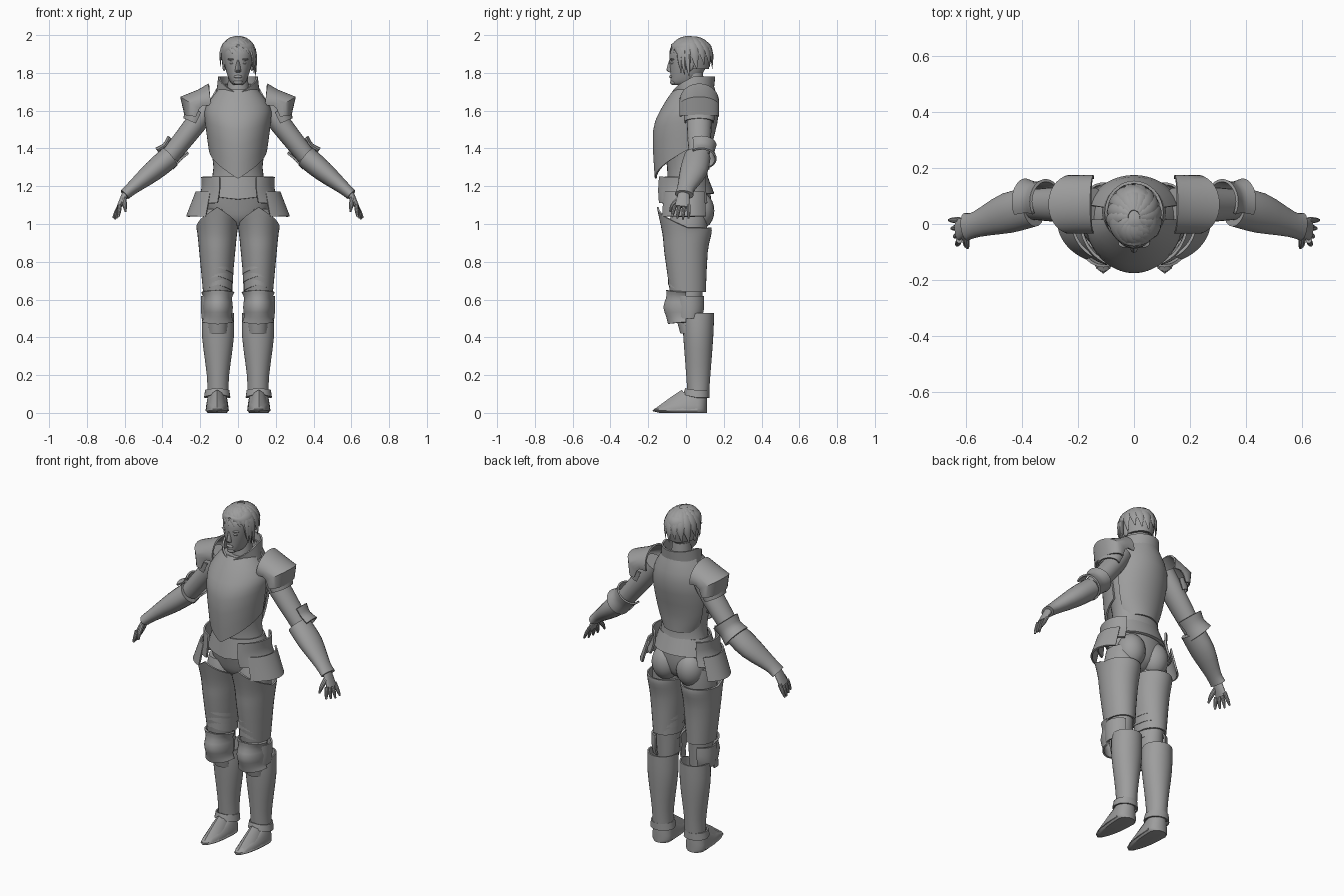
import bpy
import bmesh
from math import sin, cos, radians, pi
from mathutils import Vector, Matrix

cube = bpy.data.objects.get("Cube")
if cube:
    bpy.data.objects.remove(cube, do_unlink=True)

grey = bpy.data.materials.new("plain grey")
grey.use_nodes = True
shade = (.34, .34, .34, 1)
grey.diffuse_color = shade
grey.node_tree.nodes["Principled BSDF"].inputs["Base Color"].default_value = shade


def finish(name, bm, thick=0, mirror=False):
    """Make an object with smooth faces and sharp plate edges."""
    bmesh.ops.recalc_face_normals(bm, faces=bm.faces)
    for face in bm.faces:
        face.smooth = True
    for edge in bm.edges:
        edge.smooth = edge.calc_face_angle(pi) < radians(35)
    mesh = bpy.data.meshes.new(name)
    bm.to_mesh(mesh)
    bm.free()
    mesh.materials.append(grey)
    obj = bpy.data.objects.new(name, mesh)
    bpy.context.collection.objects.link(obj)
    if thick:
        solid = obj.modifiers.new("plate thickness", 'SOLIDIFY')
        solid.thickness = thick
        solid.offset = 0
    if mirror:
        flip = obj.modifiers.new("left and right", 'MIRROR')
        flip.use_mirror_merge = False


def skin(name, rings, closed, thick, mirror):
    """Bridge rings of points with quads and cap solid shapes."""
    bm = bmesh.new()
    rows = [[bm.verts.new(p) for p in points] for points in rings]
    count = len(rows[0])
    for low, high in zip(rows, rows[1:]):
        for i in range(count if closed else count - 1):
            j = (i + 1) % count
            bm.faces.new((low[i], low[j], high[j], high[i]))
    if closed and not thick:
        bm.faces.new(rows[0])
        bm.faces.new(rows[-1])
    finish(name, bm, thick, mirror)


def angles(arc, count):
    start, end = arc or (0, 360)
    steps = count - 1 if arc else count
    return [radians(start + (end - start) * i / steps) for i in range(count)]


def ease(before, a, b, after, t):
    leave, arrive = (b - before) / 2, (after - a) / 2
    return (a + (b - a) * t * t * (3 - 2 * t)
            + leave * t * (1 - t) ** 2 - arrive * t * t * (1 - t))


def spline(keys, steps):
    """Smoothly fill in between the key sections."""
    padded = [keys[0], *keys, keys[-1]]
    rows = []
    for group in zip(padded, padded[1:], padded[2:], padded[3:]):
        for s in range(steps):
            rows.append([ease(*values, s / steps) for values in zip(*group)])
    return rows + [keys[-1]]


def ring(z, wide, front=None, back=None, lift=0):
    front = wide if front is None else front
    return z, wide, front, front if back is None else back, lift


def knot(x, z, wide, tall=None, y=.07):
    return x, y, z, wide, tall or wide


def loft(name, *keys, x=0, y=0, arc=None, thick=0, mirror=False, count=32, steps=3):
    """Stack level rings; angle zero is the front, where the lift raises the rim."""
    rings = []
    for z, wide, front, back, lift in spline(keys, steps):
        points = []
        for a in angles(arc, count):
            depth = front if cos(a) > 0 else back
            away = abs((a + pi) % (2 * pi) - pi)
            rise = lift * max(0, 1 - away / (pi / 2))
            points.append((x + wide * sin(a), y - depth * cos(a), z + rise))
        rings.append(points)
    skin(name, rings, not arc, thick, mirror)


def tube(name, *keys, arc=None, thick=0, mirror=True, count=20, steps=3, side=(0, 1, 0)):
    """Sweep an ellipse through knots; its width lies along the side direction."""
    path = spline(keys, steps)
    points = [Vector(p[:3]) for p in path]
    rings = []
    for i, (p, c) in enumerate(zip(path, points)):
        t = (points[min(i + 1, len(points) - 1)] - points[max(i - 1, 0)]).normalized()
        u = Vector(side)
        u = (u - t * u.dot(t)).normalized()
        v = t.cross(u)
        rings.append([c + u * p[3] * sin(a) + v * p[4] * cos(a) for a in angles(arc, count)])
    skin(name, rings, not arc, thick, mirror)


def ball(name, place, size, mirror=True):
    bm = bmesh.new()
    where = Matrix.Translation(place) @ Matrix.Diagonal((*size, 1))
    bmesh.ops.create_uvsphere(bm, u_segments=20, v_segments=12, radius=1, matrix=where)
    finish(name, bm, mirror=mirror)


# Torso and its plates
loft("torso", ring(z=1.16, wide=.16, front=.12), ring(z=1.3, wide=.13, front=.12, back=.09),
     ring(z=1.5, wide=.16, front=.15, back=.12), ring(z=1.6, wide=.16, front=.13, back=.14),
     ring(z=1.7, wide=.1, front=.06, back=.11), y=.02)
loft("breastplate", ring(z=1.4, wide=.15, front=.18, lift=-.16),
     ring(z=1.55, wide=.17, front=.19, lift=-.06), ring(z=1.62, wide=.165, front=.14),
     ring(z=1.71, wide=.1, front=.08), y=.02, arc=(-88, 88), thick=.01, count=33)
loft("backplate", ring(z=1.29, wide=.11, back=.1), ring(z=1.4, wide=.15, back=.11),
     ring(z=1.6, wide=.17, back=.15), ring(z=1.74, wide=.1, back=.12),
     y=.02, arc=(108, 252), thick=.01)
loft("collar", ring(z=1.69, wide=.11, front=.09, back=.1, lift=-.05),
     ring(z=1.78, wide=.1, front=.11, lift=-.09), y=.04, thick=.01)
loft("neck", ring(z=1.68, wide=.06), ring(z=1.8, wide=.05), y=.04)

# Pelvis, waist skirt and hip plates
loft("pelvis", ring(z=.99, wide=.05), ring(z=1.03, wide=.13, front=.08, back=.1),
     ring(z=1.1, wide=.165, front=.1, back=.12), ring(z=1.18, wide=.16, front=.12), y=.01)
ball("buttock", place=(.08, .07, 1.07), size=(.08, .08, .1))
loft("waist_skirt", ring(z=1.16, wide=.175, front=.135, lift=-.03),
     ring(z=1.25, wide=.145, front=.12, back=.1), y=.01, thick=.01)
loft("upper_hip_plate", ring(z=1.11, wide=.18, front=.16, back=.13),
     ring(z=1.18, wide=.15, front=.165, back=.12), ring(z=1.25, wide=.15, front=.16, back=.12),
     x=.04, y=.01, arc=(22, 140), thick=.01, mirror=True)
loft("lower_hip_plate", ring(z=1.04, wide=.19, front=.15, back=.13),
     ring(z=1.17, wide=.14, back=.12),
     x=.08, y=.01, arc=(28, 135), thick=.01, mirror=True)

# Legs
loft("upper_leg", ring(z=.6, wide=.06), ring(z=.95, wide=.09, front=.1),
     ring(z=1.08, wide=.08, back=.1), x=.1, y=.01, mirror=True)
loft("thigh_plate", ring(z=.64, wide=.07, front=.09), ring(z=.85, wide=.09, front=.12, back=.1),
     ring(z=.95, wide=.1, front=.13, back=.12),
     ring(z=.98, wide=.106, front=.16, back=.12, lift=.11),
     x=.11, y=.01, thick=.01, mirror=True)
for i in range(3):
    rim = ring(z=.64 + i * .045, wide=.073 + i * .003, front=.1 + i * .005, back=.09, lift=.04)
    top = (rim[0] + .05, *rim[1:])
    loft("thigh_band", rim, top, x=.107, y=.01, thick=.008, mirror=True, steps=1)
loft("knee_joint", ring(z=.42, wide=.05), ring(z=.55, wide=.06, front=.08, back=.06),
     ring(z=.66, wide=.06, front=.07), x=.106, y=.02, mirror=True)
loft("knee_cap", ring(z=.48, wide=.08, front=.09, lift=-.01), ring(z=.51, wide=.07, front=.1),
     ring(z=.56, wide=.075, front=.115), ring(z=.61, wide=.07, front=.1),
     ring(z=.64, wide=.084, front=.1, lift=.01),
     x=.107, arc=(-90, 90), thick=.01, mirror=True, steps=2)
loft("knee_wing", ring(z=.5, wide=.08, back=.06), ring(z=.55, wide=.084, back=.075),
     ring(z=.62, wide=.084, back=.075), x=.107, y=.02, arc=(50, 160), thick=.01, mirror=True)
loft("greave", ring(z=.09, wide=.052), ring(z=.2, wide=.055, front=.06),
     ring(z=.4, wide=.08, front=.075), ring(z=.53, wide=.08, lift=-.04),
     x=.106, y=.065, thick=.008, mirror=True)

# Feet
loft("foot", ring(z=0, wide=.05, front=.2, back=.05), ring(z=.02, wide=.06, front=.23, back=.05),
     ring(z=.09, wide=.05, front=.08, back=.05), ring(z=.12, wide=.04),
     x=.11, y=.06, mirror=True)
loft("foot_plate", ring(z=.01, wide=.06, front=.236), ring(z=.05, wide=.05, front=.14, lift=.03),
     ring(z=.08, wide=.04, front=.08, lift=.04),
     x=.11, y=.06, arc=(-90, 90), thick=.006, mirror=True, count=9, steps=1)
loft("ankle_cuff", ring(z=.08, wide=.066, front=.07, back=.06, lift=.02),
     ring(z=.12, wide=.06, lift=.01), x=.11, y=.06, thick=.008, mirror=True)

# Arms
tube("shoulder_plate", knot(x=.145, z=1.65, wide=.1, tall=.09),
     knot(x=.19, z=1.645, wide=.1, tall=.065), knot(x=.225, z=1.625, wide=.1, tall=.09),
     knot(x=.235, z=1.57, wide=.1, tall=.045), arc=(-105, 105), thick=.01, steps=1)
tube("shoulder_trim", knot(x=.215, z=1.6, wide=.08, tall=.06),
     knot(x=.24, z=1.54, wide=.075, tall=.05), arc=(-110, 110), thick=.008, steps=1)
tube("upper_arm", knot(x=.15, z=1.64, wide=.06), knot(x=.225, z=1.53, wide=.066, tall=.057),
     knot(x=.36, z=1.36, wide=.055, tall=.05))
tube("elbow_plate", knot(x=.315, z=1.42, wide=.076, tall=.07, y=.08),
     knot(x=.35, z=1.38, wide=.066, tall=.06, y=.08),
     knot(x=.39, z=1.345, wide=.078, tall=.07, y=.08), arc=(-35, 190), thick=.01)
tube("gauntlet", knot(x=.36, z=1.355, wide=.07, tall=.06, y=.06),
     knot(x=.45, z=1.28, wide=.073, tall=.055, y=.04),
     knot(x=.56, z=1.19, wide=.047, tall=.035, y=0), knot(x=.6, z=1.155, wide=.05, tall=.03, y=-.01))

# Hands
tube("palm", knot(x=.59, z=1.17, wide=.03, tall=.02, y=-.01),
     knot(x=.63, z=1.09, wide=.04, tall=.013, y=-.02))
for i in range(4):
    y = .014 - i * .024
    reach = .036 - i * .009
    tube("finger", knot(x=.625, z=1.1, wide=.011, y=y),
         knot(x=.625 + reach * .6, z=1.06, wide=.01, y=y - i * .004),
         knot(x=.625 + reach, z=1.025 + abs(i - 1) * .006, wide=.005, y=y - i * .006), count=10)
tube("thumb", knot(x=.605, z=1.14, wide=.014, y=-.03), knot(x=.6, z=1.1, wide=.012, y=-.07),
     knot(x=.595, z=1.065, wide=.005, y=-.085), count=10)

# Head and face
loft("head", ring(z=1.735, wide=.02, front=.07, back=0), ring(z=1.75, wide=.04, front=.08, back=.04),
     ring(z=1.8, wide=.06, front=.083, back=.09), ring(z=1.87, wide=.075, front=.088, back=.12),
     ring(z=1.93, wide=.076, front=.08, back=.12), ring(z=1.985, wide=.03, back=.05))
loft("nose", ring(z=1.803, wide=.016), ring(z=1.815, wide=.017, front=.034, back=.01),
     ring(z=1.87, wide=.009, front=.018, back=.01), y=-.07, count=12, steps=2)
ball("lips", place=(0, -.077, 1.78), size=(.022, .012, .009), mirror=False)
ball("chin", place=(0, -.066, 1.75), size=(.024, .018, .014), mirror=False)
ball("eye", place=(.03, -.069, 1.853), size=(.015, .013, .008))
ball("brow", place=(.032, -.071, 1.872), size=(.024, .014, .006))
ball("ear", place=(.073, .02, 1.84), size=(.01, .02, .03))

# Hair: a cap with overlapping swept locks
loft("hair_cap", ring(z=1.82, wide=.075, front=.08, back=.11, lift=.11),
     ring(z=1.9, wide=.09, back=.13, lift=.05), ring(z=1.96, wide=.077, front=.07, back=.11),
     ring(z=1.995, wide=.015), y=.01)


def lock(start, drift, end, width):
    """One flat strand from the crown, turning by drift as it falls to the end angle."""
    path = []
    steps = 8
    for i in range(steps + 1):
        t = i / steps
        fall = radians(12 + (end - 12) * t)
        heading = radians(start + drift * t)
        out = sin(min(fall, pi / 2))
        taper = max(.08, sin(pi * (.15 + .85 * t)))
        path.append(knot(x=.094 * out * sin(heading), y=.025 - .115 * out * cos(heading),
                         z=1.88 + .112 * cos(fall), wide=width * taper, tall=.009 * taper))
    middle = radians(start + drift / 2)
    tube("hair_lock", *path, mirror=False, count=8, steps=1, side=(cos(middle), sin(middle), 0))


for start in range(-70, 50, 20):
    lock(start, drift=50, end=78 + max(0, start), width=.024)
for start in range(70, 290, 22):
    lock(start, drift=14, end=108 + start % 3 * 7, width=.026)
for start in (52, 62, 74):
    lock(start, drift=12, end=100 + start * .7, width=.018)
